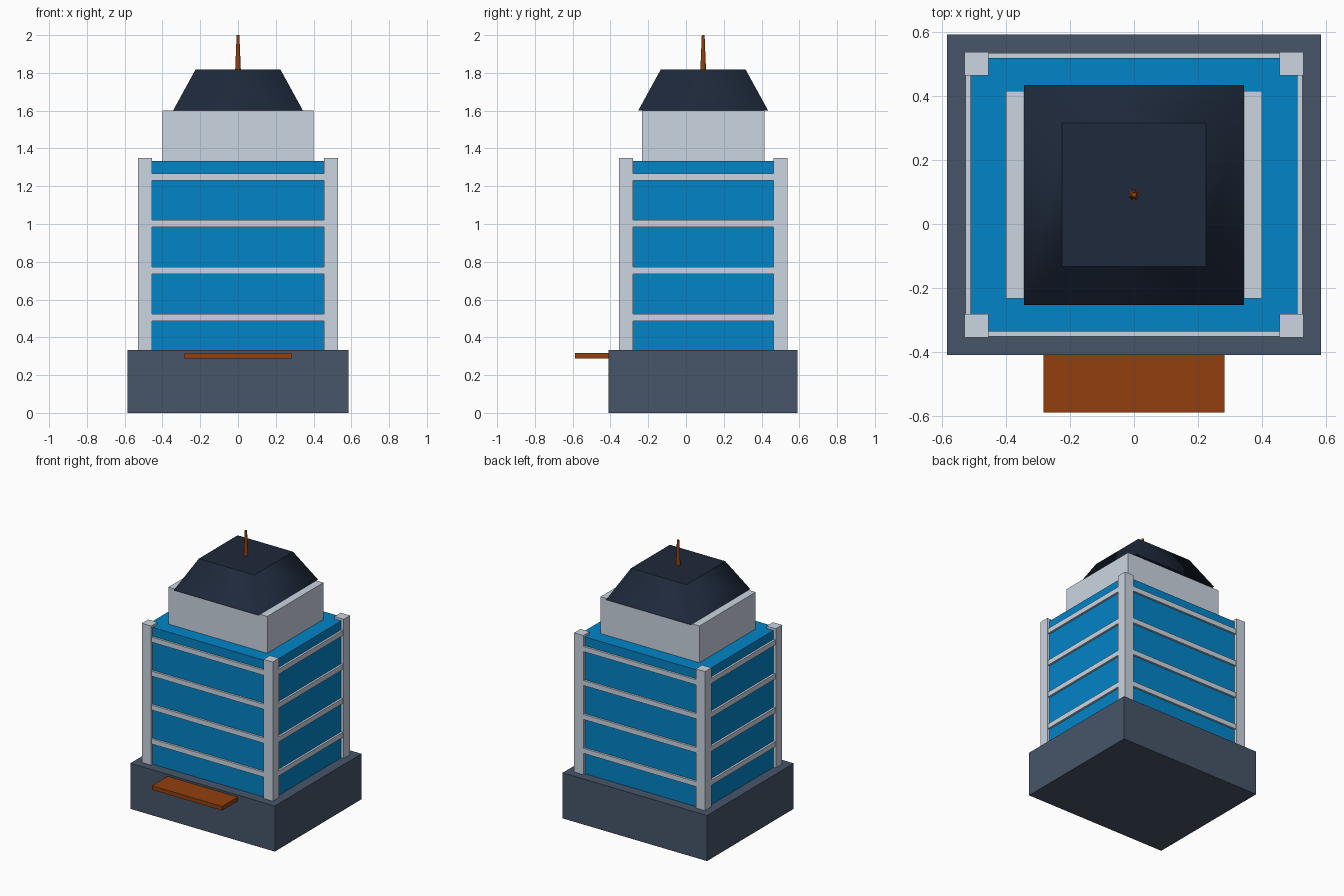
import bpy
import bmesh
from mathutils import Matrix, Vector

if "Cube" in bpy.data.objects:
    bpy.data.objects.remove(bpy.data.objects["Cube"])

CY = 0.091  # depth centre of the tower


def material(name, hex_colour):
    def linear(c):
        c /= 255
        return c / 12.92 if c <= 0.04045 else ((c + 0.055) / 1.055) ** 2.4
    rgba = [linear(c) for c in bytes.fromhex(hex_colour)] + [1.0]
    m = bpy.data.materials.new(name)
    m.use_nodes = True
    m.diffuse_color = rgba
    m.node_tree.nodes["Principled BSDF"].inputs["Base Color"].default_value = rgba
    return m


slate = material("slate_grey", "475569")
glass = material("glass_blue", "0284c7")
stone = material("pale_stone", "cbd5e1")
dark = material("dark_roof", "1e293b")
bronze = material("bronze_brown", "92400e")


def finish(name, bm, mat):
    mesh = bpy.data.meshes.new(name)
    bm.to_mesh(mesh)
    bm.free()
    mesh.materials.append(mat)
    obj = bpy.data.objects.new(name, mesh)
    bpy.context.collection.objects.link(obj)
    return obj


def box(name, half_x, half_y, z0, z1, mat, x=0.0, y=CY):
    bm = bmesh.new()
    bmesh.ops.create_cube(bm, size=1)
    bmesh.ops.scale(bm, vec=(2 * half_x, 2 * half_y, z1 - z0), verts=bm.verts)
    bmesh.ops.translate(bm, vec=(x, y, (z0 + z1) / 2), verts=bm.verts)
    return finish(name, bm, mat)


def tapered(name, sides, r0, r1, z0, z1, mat):
    """Frustum with softly shaded sides and flat caps."""
    bm = bmesh.new()
    turn = Matrix.Rotation(3.14159265 / sides, 4, "Z")
    place = Matrix.Translation(Vector((0, CY, (z0 + z1) / 2)))
    bmesh.ops.create_cone(bm, cap_ends=True, segments=sides, radius1=r0,
                          radius2=r1, depth=z1 - z0, matrix=place @ turn)
    bm.normal_update()
    for f in bm.faces:
        f.smooth = abs(f.normal.z) < 0.9
    for e in bm.edges:
        e.smooth = all(f.smooth for f in e.link_faces)
    return finish(name, bm, mat)


# Podium and entrance canopy
box("podium", 0.584, 0.5, 0, 0.333, slate)
box("entrance_canopy", 0.283, 0.1, 0.288, 0.318, bronze, y=-0.488)

# Glass tower with floor bands and corner pillars
box("glass_tower", 0.51, 0.427, 0.333, 1.333, glass)
for i in range(4):
    z = 0.487 + i * 0.248
    box(f"floor_band_{i + 1}", 0.525, 0.442, z, z + 0.037, stone)
for side, sx in (("left", 1), ("right", -1)):
    for end, sy in (("front", -1), ("back", 1)):
        box(f"pillar_{end}_{side}", 0.0375, 0.0365, 0.333, 1.35, stone,
            x=sx * 0.492, y=CY + sy * 0.409)

# Upper storey, hipped roof and mast
box("upper_storey", 0.4, 0.324, 1.333, 1.602, stone)
ROOT2 = 2 ** 0.5
tapered("roof", 4, 0.343 * ROOT2, 0.224 * ROOT2, 1.602, 1.819, dark)
tapered("mast", 8, 0.016, 0.008, 1.819, 2.0, bronze)
